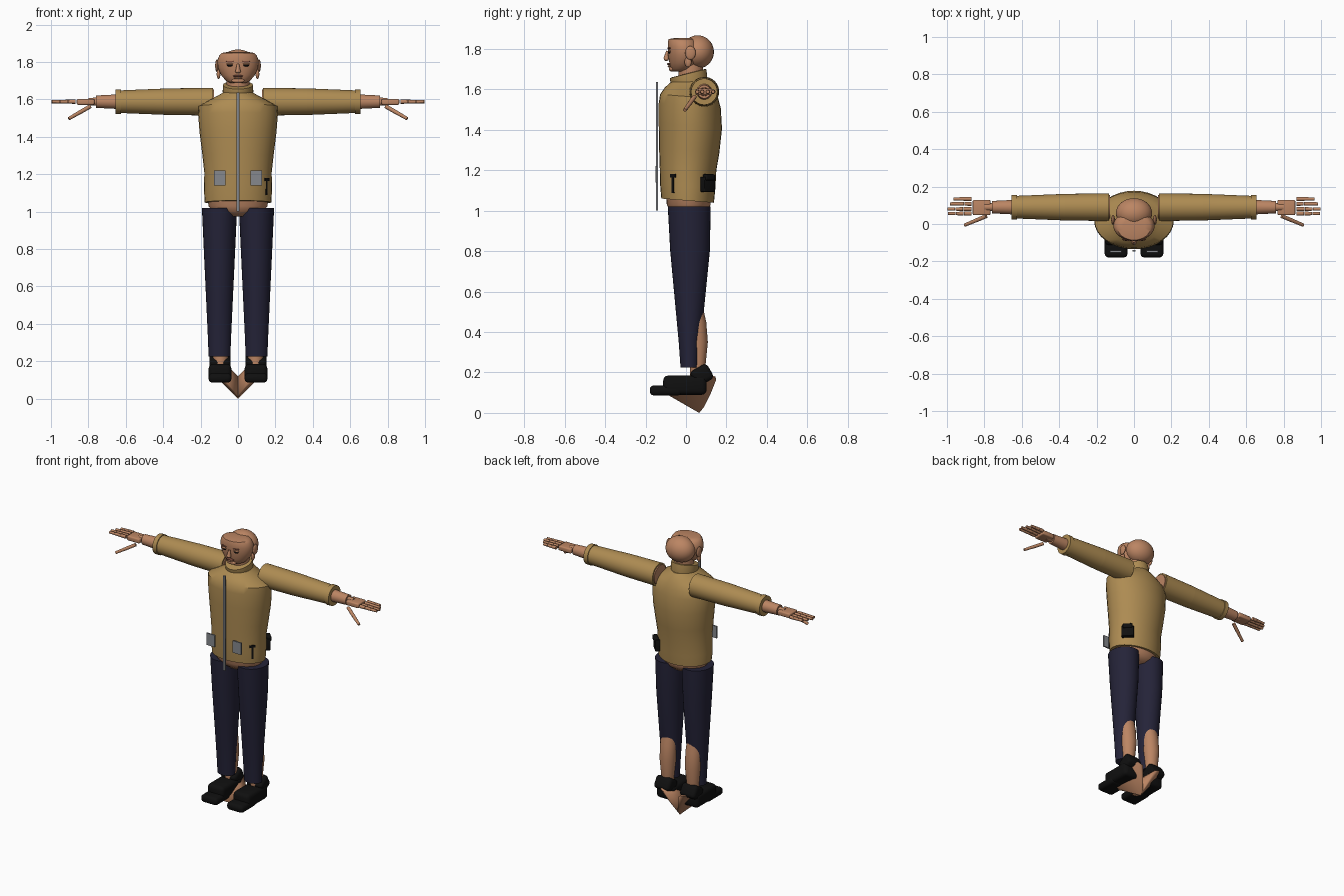
import bpy, bmesh, math
from mathutils import Vector, Matrix

if "Cube" in bpy.data.objects:
    bpy.data.objects.remove(bpy.data.objects["Cube"], do_unlink=True)


def material(name, r, g, b):
    m = bpy.data.materials.new(name)
    m.use_nodes = True
    m.diffuse_color = (r, g, b, 1)
    m.node_tree.nodes["Principled BSDF"].inputs["Base Color"].default_value = (r, g, b, 1)
    return m


skin = material("skin", 0.50, 0.235, 0.125)
tan = material("tan_cloth", 0.42, 0.26, 0.085)
navy = material("navy_cloth", 0.018, 0.017, 0.04)
black = material("black_leather", 0.005, 0.005, 0.005)
metal = material("grey_metal", 0.24, 0.25, 0.27)
lip = material("lip_brown", 0.25, 0.09, 0.06)


def finish(name, bm, mat, angle=40):
    bmesh.ops.recalc_face_normals(bm, faces=bm.faces)
    mesh = bpy.data.meshes.new(name)
    bm.to_mesh(mesh)
    bm.free()
    mesh.materials.append(mat)
    ob = bpy.data.objects.new(name, mesh)
    bpy.context.collection.objects.link(ob)
    bpy.ops.object.select_all(action="DESELECT")
    ob.select_set(True)
    bpy.context.view_layer.objects.active = ob
    bpy.ops.object.shade_smooth_by_angle(angle=math.radians(angle))
    return ob


def loft(name, rings, mat, cx=0, tilt=0, sides=32):
    """Upright tube; each ring is (z, half width, front y, back y)."""
    bm = bmesh.new()
    loops = []
    for z, rx, y0, y1 in rings:
        loop = []
        for i in range(sides):
            a = math.tau * i / sides
            y = (y0 + y1) / 2 + (y1 - y0) / 2 * math.sin(a)
            loop.append(bm.verts.new((cx + rx * math.cos(a), y, z + tilt * y)))
        loops.append(loop)
    for a, b in zip(loops, loops[1:]):
        for i in range(sides):
            j = (i + 1) % sides
            bm.faces.new((a[i], a[j], b[j], b[i]))
    bm.faces.new(loops[0])
    bm.faces.new(loops[-1])
    return finish(name, bm, mat)


def rod(name, start, end, r0, r1, mat, sides=20):
    """Tapered cylinder between two points."""
    p, q = Vector(start), Vector(end)
    bm = bmesh.new()
    turn = (q - p).to_track_quat("Z", "Y").to_matrix().to_4x4()
    bmesh.ops.create_cone(bm, cap_ends=True, segments=sides, radius1=r0, radius2=r1,
                          depth=(q - p).length, matrix=Matrix.Translation((p + q) / 2) @ turn)
    return finish(name, bm, mat)


def ball(name, centre, size, mat):
    bm = bmesh.new()
    bmesh.ops.create_uvsphere(bm, u_segments=28, v_segments=18, radius=1,
                              matrix=Matrix.Translation(centre) @ Matrix.Diagonal((*size, 1)))
    return finish(name, bm, mat)


def box(name, centre, size, mat, bevel=0, rx=0, rz=0):
    bm = bmesh.new()
    place = (Matrix.Translation(centre) @ Matrix.Rotation(math.radians(rz), 4, "Z")
             @ Matrix.Rotation(math.radians(rx), 4, "X") @ Matrix.Diagonal((*size, 1)))
    bmesh.ops.create_cube(bm, size=1, matrix=place)
    if bevel:
        bmesh.ops.bevel(bm, geom=bm.edges[:], offset=bevel, segments=3, profile=0.5,
                        affect="EDGES")
    return finish(name, bm, mat)


def hull(name, points, mat, angle):
    bm = bmesh.new()
    for p in points:
        bm.verts.new(p)
    bmesh.ops.convex_hull(bm, input=bm.verts[:])
    return finish(name, bm, mat, angle)


# Torso, collar and hips
loft("jacket", [(1.05, .178, -.122, .138), (1.12, .182, -.128, .145), (1.21, .18, -.13, .15),
                (1.30, .19, -.133, .165), (1.42, .205, -.135, .178), (1.52, .213, -.135, .172),
                (1.565, .21, -.128, .16), (1.60, .148, -.105, .148), (1.635, .085, -.07, .125),
                (1.65, .07, -.055, .11)], tan, tilt=-.08)
loft("collar", [(1.61, .078, -.06, .105), (1.64, .082, -.075, .105), (1.675, .08, -.08, .1),
                (1.677, .07, -.07, .09)], tan, tilt=.25)
loft("hips", [(.975, .08, -.05, .08), (1.0, .135, -.08, .11), (1.03, .158, -.095, .122),
              (1.1, .16, -.1, .12)], skin)
box("zipper", (0, -.143, 1.318), (.016, .009, .636), metal)

# Belt kit on the left hip
box("pouch", (.142, .108, 1.13), (.078, .03, .075), black, .004, rz=-45)
box("pouch_flap", (.147, .113, 1.165), (.062, .03, .03), black, .006, rz=-45)
box("tool_head", (.148, -.06, 1.172), (.034, .02, .016), black, rz=45)
box("tool_handle", (.148, -.06, 1.128), (.013, .018, .08), black, rz=45)

# Head
loft("neck", [(1.62, .062, -.035, .085), (1.74, .06, -.04, .085)], skin)
loft("face", [(1.688, .04, -.065, .0), (1.70, .065, -.074, .03), (1.73, .09, -.082, .06),
              (1.77, .108, -.089, .07), (1.81, .11, -.09, .07), (1.835, .1, -.09, .06),
              (1.848, .088, -.086, .05), (1.853, .06, -.06, .03)], skin)
ball("skull", (0, .058, 1.785), (.097, .08, .082), skin)
rod("nose", (0, -.092, 1.79), (0, -.098, 1.75), .006, .014, skin)
ball("nose_tip", (0, -.097, 1.75), (.015, .012, .01), skin)
ball("upper_lip", (0, -.084, 1.725), (.028, .009, .006), lip)
ball("lower_lip", (0, -.082, 1.714), (.022, .009, .006), skin)
ball("chin", (0, -.07, 1.7), (.035, .014, .013), skin)

for s, side in ((1, "left"), (-1, "right")):
    # Face details
    ball(side + "_eye", (s * .042, -.082, 1.782), (.017, .007, .006), black)
    ball(side + "_eyelid", (s * .042, -.081, 1.789), (.021, .009, .006), skin)
    box(side + "_brow", (s * .044, -.084, 1.803), (.038, .008, .006), lip, .002, rz=s * 14)
    ball(side + "_ear", (s * .112, .022, 1.78), (.01, .026, .034), skin)
    ball(side + "_ear_lobe", (s * .104, .01, 1.735), (.01, .017, .026), skin)

    # Sleeve, cuff and arm
    for part, x0, x1, r0, r1, mat in (
            ("sleeve_upper", .135, .37, .074, .071, tan), ("sleeve_lower", .37, .64, .071, .06, tan),
            ("cuff", .625, .655, .066, .065, tan), ("shoulder", .128, .2, .064, .064, skin),
            ("forearm", .6, .76, .041, .033, skin), ("wrist", .75, .80, .022, .02, skin)):
        rod(f"{side}_{part}", (s * x0, .09, 1.588), (s * x1, .09, 1.588), r0, r1, mat, 32)

    # Hand
    box(side + "_palm", (s * .815, .088, 1.587), (.095, .082, .032), skin, .008)
    for i, (y, tip) in enumerate(((.056, .995), (.08, 1.0), (.108, .985), (.134, .965))):
        for k in range(3):
            step = (tip - .87) / 3
            a = .87 + k * step
            rod(f"{side}_finger_{i + 1}_{k + 1}", (s * a, y, 1.588),
                (s * (a + step * .96), y, 1.588), .0115 - k * .001, .0105 - k * .001, skin, 10)
    base, tip = Vector((s * .79, .042, 1.563)), Vector((s * .905, -.006, 1.497))
    mid = base.lerp(tip, .5)
    rod(side + "_thumb_base", base, mid, .011, .011, skin, 10)
    rod(side + "_thumb_tip", mid, tip, .0105, .009, skin, 10)

    # Leg: trousers with the calf pushing out behind
    loft(side + "_trouser", [(.225, .058, -.027, .062), (.35, .063, -.036, .07),
                             (.5, .07, -.05, .088), (.8, .084, -.078, .118),
                             (1.02, .094, -.09, .122)], navy, s * .099)
    loft(side + "_calf", [(.16, .036, .02, .09), (.25, .042, .02, .098), (.35, .052, .005, .108),
                          (.45, .052, 0, .1), (.56, .045, 0, .075)], skin, s * .094)

    # Bare foot turned inwards, reaching the ground between the shoes
    hull(side + "_foot", [(s * x, y, z) for x, y, z in (
        (.1, -.09, .1), (.06, -.1, .095), (.09, .145, .18), (.05, .15, .165), (.12, .08, .15),
        (0, .065, 0), (0, .045, .015), (0, .09, .03), (0, .05, .12), (.03, .12, .09),
        (.08, .06, .2))], skin, 60)

    # Shoe
    x = s * .096
    box(side + "_shoe_toe", (x, -.1, .111), (.122, .158, .05), black, .02)
    box(side + "_shoe_body", (x, -.005, .137), (.122, .215, .095), black, .024)
    box(side + "_shoe_tongue", (x, -.06, .155), (.085, .1, .04), black, .012, rx=8)
    box(side + "_shoe_cuff", (x, .078, .187), (.114, .098, .085), black, .022, rx=30)

    # Jacket front plate
    box(side + "_pocket_plate", (s * .098, -.147, 1.18), (.062, .009, .08), metal)
